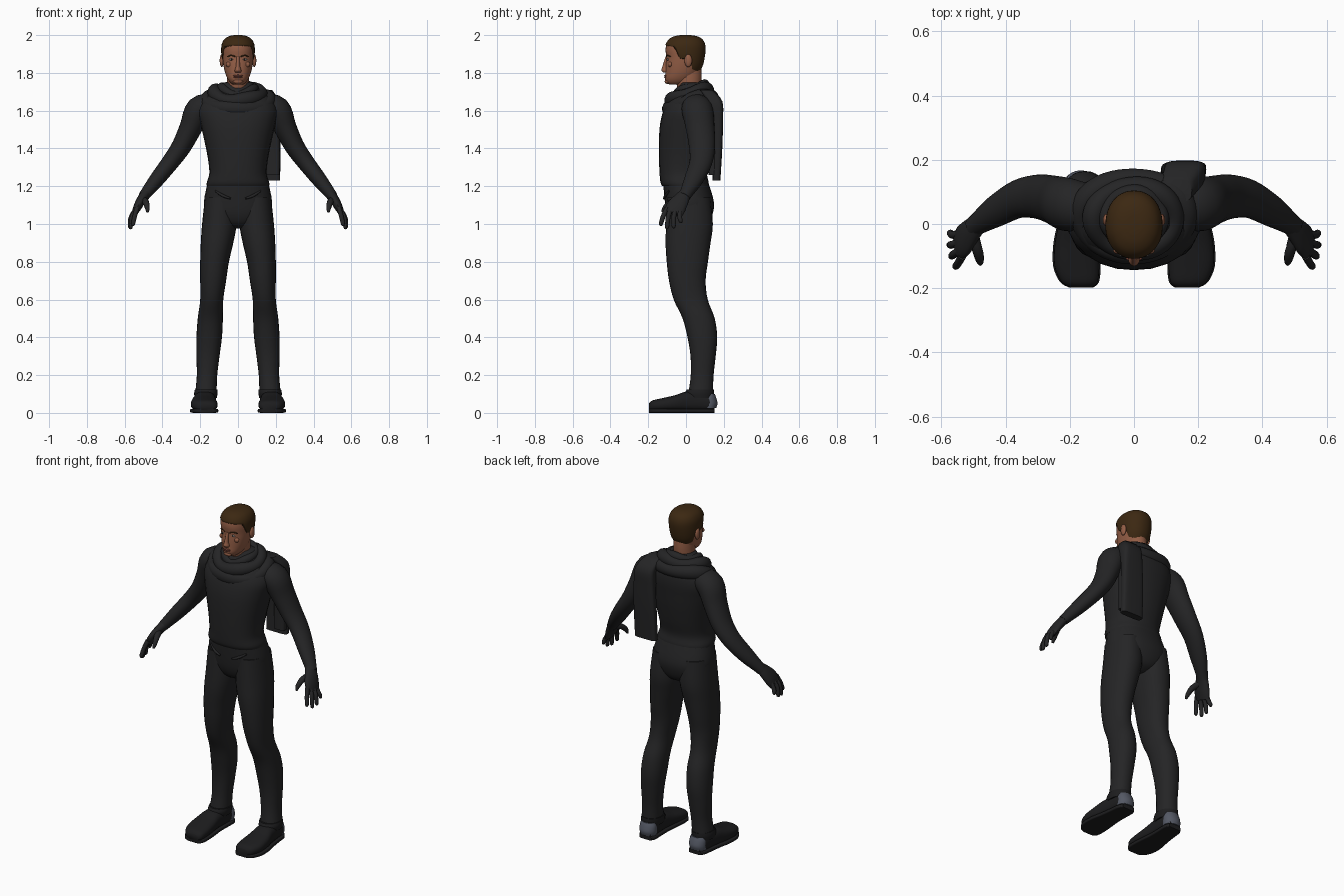
import bpy, bmesh, math
from mathutils import Vector

if "Cube" in bpy.data.objects:
    bpy.data.objects.remove(bpy.data.objects["Cube"])


def material(name, rgb):
    m = bpy.data.materials.new(name)
    m.use_nodes = True
    m.diffuse_color = (*rgb, 1)
    node = next(n for n in m.node_tree.nodes if n.type == 'BSDF_PRINCIPLED')
    node.inputs["Base Color"].default_value = (*rgb, 1)
    node.inputs["Roughness"].default_value = 0.8
    return m


CLOTH = material("black cloth", (0.018, 0.018, 0.019))
SHOE = material("black leather", (0.012, 0.012, 0.013))
SKIN = material("skin", (0.29, 0.11, 0.06))
LIP = material("lips", (0.2, 0.065, 0.045))
HAIR = material("brown hair", (0.045, 0.021, 0.006))
HEEL = material("grey heel", (0.09, 0.1, 0.13))
WHITE = material("eye white", (0.45, 0.42, 0.4))
DARK = material("iris", (0.01, 0.007, 0.005))


def finish(name, bm, mat, angle=50):
    bmesh.ops.recalc_face_normals(bm, faces=bm.faces[:])
    mesh = bpy.data.meshes.new(name)
    bm.to_mesh(mesh)
    bm.free()
    mesh.materials.append(mat)
    ob = bpy.data.objects.new(name, mesh)
    bpy.context.collection.objects.link(ob)
    bpy.ops.object.select_all(action='DESELECT')
    ob.select_set(True)
    bpy.context.view_layer.objects.active = ob
    bpy.ops.object.shade_smooth_by_angle(angle=math.radians(angle))
    return ob


def skin_rings(name, rings, mat, closed=False, angle=50):
    bm = bmesh.new()
    rows = [[bm.verts.new(p) for p in r] for r in rings]
    n = len(rows[0])
    for a, b in zip(rows, rows[1:] + rows[:1] if closed else rows[1:]):
        for i in range(n):
            j = (i + 1) % n
            bm.faces.new((a[i], a[j], b[j], b[i]))
    if not closed:
        bm.faces.new(rows[0])
        bm.faces.new(rows[-1])
    return finish(name, bm, mat, angle)


def smooth(st, steps=4):
    # Catmull-Rom curve through the stations
    st = [Vector(s) for s in st]
    out = []
    for i in range(len(st) - 1):
        p0, p1, p2, p3 = st[max(i - 1, 0)], st[i], st[i + 1], st[min(i + 2, len(st) - 1)]
        for k in range(steps):
            t = k / steps
            out.append(p1 + (p2 - p0) * (t / 2) + (p0 * 2 - p1 * 5 + p2 * 4 - p3) * (t * t / 2)
                       + (p1 * 3 - p0 - p2 * 3 + p3) * (t ** 3 / 2))
    return out + [st[-1]]


def oval(n, power=2):
    for i in range(n):
        a = math.tau * i / n
        c, s = math.cos(a), math.sin(a)
        yield (math.copysign(abs(c) ** (2 / power), c), math.copysign(abs(s) ** (2 / power), s))


def loft(name, stations, mat, axis='z', n=24, power=2, closed=False, steps=4, angle=50):
    # stations are x, y, z and two radii; axis fixes the ring plane, or 'path' follows it
    st = stations if closed else smooth(stations, steps)
    rings = []
    for i, s in enumerate(st):
        c = Vector(s[:3])
        if axis == 'z':
            u, v = Vector((1, 0, 0)), Vector((0, 1, 0))
        elif axis == 'y':
            u, v = Vector((1, 0, 0)), Vector((0, 0, 1))
        else:
            a = st[i - 1] if closed or i else st[0]
            b = st[(i + 1) % len(st)] if closed else st[min(i + 1, len(st) - 1)]
            t = (Vector(b[:3]) - Vector(a[:3])).normalized()
            up = Vector((0, 0, 1)) if closed else Vector((0, 1, 0))
            u = (up - t * up.dot(t)).normalized()
            v = t.cross(u)
        rings.append([c + u * (s[3] * p) + v * (s[4] * q) for p, q in oval(n, power)])
    return skin_rings(name, rings, mat, closed, angle)


def sec(z, hw, front, back, x=0):
    return (x, (front + back) / 2, z, hw, (back - front) / 2)


def ball(name, loc, scale, mat):
    bm = bmesh.new()
    bmesh.ops.create_uvsphere(bm, u_segments=16, v_segments=10, radius=1)
    for v in bm.verts:
        v.co = Vector([v.co[k] * scale[k] + loc[k] for k in range(3)])
    return finish(name, bm, mat, 80)


# Jacket and trouser seat
loft("jacket", [sec(1.2, .165, -.125, .12), sec(1.22, .165, -.135, .12), sec(1.27, .152, -.14, .112),
                sec(1.35, .16, -.143, .13), sec(1.45, .18, -.143, .148), sec(1.53, .198, -.137, .158),
                sec(1.6, .21, -.12, .165), sec(1.66, .185, -.09, .16), sec(1.71, .125, -.05, .135),
                sec(1.75, .075, -.03, .1)], CLOTH, power=2.3)
loft("trouser_seat", [sec(.975, .04, -.03, .07), sec(1.0, .1, -.075, .115), sec(1.05, .165, -.1, .14),
                      sec(1.12, .18, -.112, .147), sec(1.23, .158, -.122, .115)], CLOTH, power=2.3)

# Limbs, mirrored
for side, s in (("left", 1), ("right", -1)):
    def flip(st):
        return [(s * p[0], *p[1:]) for p in st]

    def leg(z, inner, outer, front, back):
        return sec(z, (outer - inner) / 2, front, back, (inner + outer) / 2)

    loft(side + "_trouser_leg", flip([
        leg(1.14, .01, .175, -.1, .13), leg(1.0, .008, .19, -.105, .142), leg(.9, .025, .197, -.108, .13),
        leg(.8, .048, .2, -.102, .116), leg(.7, .063, .2, -.09, .104), leg(.6, .078, .2, -.065, .115),
        leg(.5, .08, .213, -.018, .152), leg(.4, .085, .22, .008, .165), leg(.3, .098, .22, .024, .157),
        leg(.2, .11, .218, .025, .146), leg(.12, .113, .225, .015, .143)]), CLOTH, power=2.2)
    loft(side + "_ankle_cuff", flip([leg(.125, .108, .228, .005, .147), leg(.105, .108, .232, -.005, .148),
                                     leg(.08, .112, .23, .0, .145)]), SHOE)
    # Shoe, sole and heel cap
    shoe = [(.165, -.197, .035, .03, .018), (.17, -.18, .057, .037, .028), (.178, -.13, .07, .043, .034),
            (.18, -.06, .067, .051, .042), (.177, .0, .058, .06, .052), (.172, .07, .053, .06, .052),
            (.168, .125, .05, .055, .047), (.166, .152, .036, .05, .038)]
    loft(side + "_shoe", flip([(x, y, z, a, b) for x, y, a, z, b in shoe]), SHOE, 'y', power=2.6)
    loft(side + "_sole", flip([(x, y, .011, a + .004, .011) for x, y, a, z, b in shoe]), SHOE, 'y', power=6)
    loft(side + "_heel_cap", flip([leg(.025, .118, .216, .08, .16), leg(.05, .115, .218, .078, .167),
                                   leg(.08, .117, .216, .085, .16), leg(.1, .125, .208, .095, .152)]), HEEL)
    # Sleeve, hand and fingers
    loft(side + "_sleeve", flip([
        (.13, .05, 1.63, .07, .06), (.205, .06, 1.605, .083, .072), (.25, .075, 1.51, .076, .06),
        (.3, .085, 1.41, .069, .052), (.36, .078, 1.325, .06, .046), (.43, .04, 1.235, .05, .04),
        (.485, .002, 1.165, .035, .031), (.5, -.01, 1.145, .034, .028)]), CLOTH, 'path')
    loft(side + "_palm", flip([(.485, .0, 1.165, .03, .026), (.51, -.025, 1.13, .043, .025),
                               (.532, -.052, 1.09, .053, .022), (.548, -.066, 1.055, .048, .015)]),
         CLOTH, 'path', n=16)
    for finger, y, tip_y, x, z in (("index", -.1, -.132, .555, .99), ("middle", -.077, -.1, .568, .973),
                                   ("ring", -.053, -.065, .573, .978), ("little", -.03, -.028, .572, 1.005)):
        loft(f"{side}_{finger}_finger", flip([
            (.535, y, 1.085, .013, .013), (x - .008, (y + tip_y) / 2 - .005, 1.04, .0125, .0125),
            (x, tip_y, z + .012, .011, .011), (x, tip_y, z, .005, .005)]), CLOTH, 'path', n=10)
    loft(side + "_thumb", flip([(.505, -.03, 1.13, .02, .02), (.488, -.08, 1.115, .016, .017),
                                (.48, -.112, 1.085, .013, .013), (.479, -.125, 1.062, .006, .006)]),
         CLOTH, 'path', n=10)
    # Slanted pocket welt
    loft(side + "_pocket_welt", flip([(.04, -.116, 1.135, .006, .005), (.08, -.108, 1.15, .008, .008),
                                      (.12, -.088, 1.175, .006, .005)]), CLOTH, 'path', n=8)

# Scarf: three drooping loops and a hanging end
for name, rx, front, back, zf, zb, a, b in (("outer", .165, -.088, .14, 1.605, 1.675, .04, .036),
                                            ("middle", .125, -.08, .115, 1.652, 1.71, .036, .034),
                                            ("inner", .088, -.055, .1, 1.685, 1.735, .024, .022)):
    path = []
    for i in range(48):
        t = math.tau * i / 48
        f = (math.sin(t) + 1) / 2
        wave = math.sin(3 * t + rx * 40)
        path.append((rx * math.cos(t), front + (back - front) * f,
                     zf + (zb - zf) * f + .012 * math.cos(t) ** 2 + .005 * wave,
                     a * (1 + .1 * wave), b * (1 + .08 * wave)))
    loft(f"scarf_{name}_loop", path, CLOTH, 'path', n=14, closed=True)
loft("scarf_tail", [sec(1.23, .07, .14, .182, .153), sec(1.4, .07, .145, .192, .155),
                    sec(1.55, .066, .14, .196, .158), sec(1.65, .062, .11, .192, .155),
                    sec(1.71, .05, .07, .14, .13)], CLOTH, power=4)
loft("scarf_tail_fold", [sec(1.26, .035, .12, .165, .185), sec(1.45, .035, .12, .17, .185),
                         sec(1.62, .03, .1, .16, .175)], CLOTH, power=4)

# Neck and shirt collar
loft("neck", [sec(1.66, .066, -.04, .085), sec(1.72, .059, -.045, .08), sec(1.78, .058, -.06, .083),
              sec(1.83, .055, -.05, .08)], SKIN)
loft("collar", [sec(1.66, .085, -.055, .1), sec(1.7, .073, -.055, .095), sec(1.715, .066, -.047, .088)], CLOTH)

# Head
head = smooth([sec(1.738, .026, -.088, -.02), sec(1.75, .042, -.104, .02), sec(1.77, .056, -.111, .045),
               sec(1.8, .068, -.109, .066), sec(1.84, .077, -.107, .085), sec(1.88, .082, -.104, .094),
               sec(1.92, .084, -.108, .099), sec(1.95, .081, -.103, .096), sec(1.976, .066, -.085, .08),
               sec(1.99, .04, -.055, .05), sec(1.994, .012, -.02, .015)], 6)
skin_rings("head", [[(a * p, y + b * q, z) for p, q in oval(36, 2.15)] for x, y, z, a, b in head], SKIN)


def table(pts, t):
    for (t0, v0), (t1, v1) in zip(pts, pts[1:]):
        if t <= t1:
            return v0 + (v1 - v0) * max(0, t - t0) / (t1 - t0)
    return pts[-1][1]


def head_at(z):
    return [table([(h[2], h[k]) for h in head], z) for k in (1, 3, 4)]


def face_y(x, z):
    y, a, b = head_at(z)
    return y - b * (1 - abs(x / a) ** 2.15) ** (1 / 2.15)


# Short hair: a shell over the skull from hairline to crown
hairline = [(-1, 1.945), (-.5, 1.937), (-.3, 1.88), (-.02, 1.873), (.12, 1.895), (.3, 1.87), (.5, 1.82), (1, 1.805)]
shell = []
for k in range(15):
    ring = []
    for p, q in oval(72, 2.15):
        low = table(hairline, q)
        z = low + (1.9935 - low) * math.sin(k / 14 * math.pi / 2)
        y, a, b = head_at(z)
        grow = .002 if k == 0 else .005
        ring.append((p * (a + grow), y + q * (b + grow), z + .006 * k / 14))
    shell.append(ring)
skin_rings("hair", shell, HAIR)

# Face
loft("nose", [(0, -.1, 1.888, .008, .008), (0, -.106, 1.86, .009, .011), (0, -.109, 1.83, .012, .017),
              (0, -.109, 1.813, .018, .022), (0, -.106, 1.802, .014, .014)], SKIN, n=16)
for nm, z, w in (("upper_lip", 1.785, .026), ("lower_lip", 1.777, .023)):
    ball(nm, (0, face_y(0, z) + .003, z), (w, .008, .0055), LIP)
ball("chin", (0, -.097, 1.755), (.026, .016, .014), SKIN)
for side, s in (("left", 1), ("right", -1)):
    y = face_y(.034, 1.872)
    ball(side + "_eye", (s * .034, y + .001, 1.871), (.013, .005, .005), WHITE)
    ball(side + "_iris", (s * .034, y - .002, 1.871), (.005, .0035, .005), DARK)
    loft(side + "_eyebrow", [(s * x, face_y(x, z), z, .003, .0035)
                             for x, z in ((.014, 1.887), (.036, 1.893), (.056, 1.886))], HAIR, 'path', n=8)
    ball(side + "_cheek", (s * .045, face_y(.045, 1.845) + .008, 1.845), (.02, .011, .015), SKIN)
    ball(side + "_ear", (s * .086, .012, 1.865), (.011, .02, .034), SKIN)
